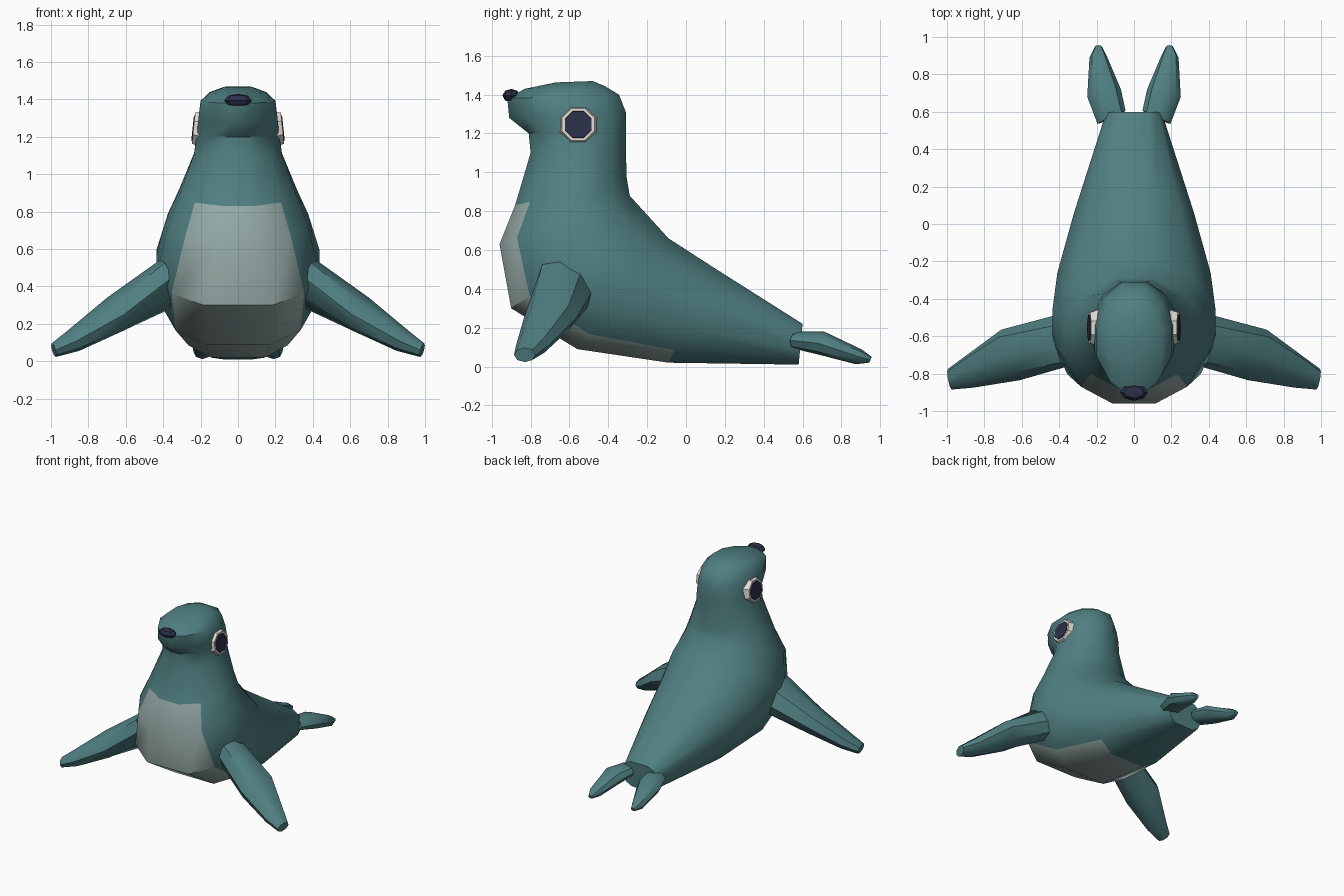
import bpy, bmesh, math
from mathutils import Vector, Matrix

cube = bpy.data.objects.get("Cube")
if cube:
    bpy.data.objects.remove(cube, do_unlink=True)


def material(name, rgb):
    m = bpy.data.materials.new(name)
    m.use_nodes = True
    m.diffuse_color = (*rgb, 1)
    m.node_tree.nodes["Principled BSDF"].inputs["Base Color"].default_value = (*rgb, 1)
    return m


teal = material("teal skin", (0.08, 0.212, 0.22))
pale = material("pale belly", (0.30, 0.40, 0.385))
white = material("eye white", (0.75, 0.71, 0.65))
navy = material("dark navy", (0.024, 0.03, 0.065))


def finish(name, bm, mats, angle=40):
    bmesh.ops.recalc_face_normals(bm, faces=bm.faces)
    me = bpy.data.meshes.new(name)
    bm.to_mesh(me)
    bm.free()
    for m in mats:
        me.materials.append(m)
    ob = bpy.data.objects.new(name, me)
    bpy.context.collection.objects.link(ob)
    bpy.ops.object.select_all(action='DESELECT')
    ob.select_set(True)
    bpy.context.view_layer.objects.active = ob
    bpy.ops.object.shade_smooth_by_angle(angle=math.radians(angle))
    return ob


def loft(name, rings, mats, rule=None):
    """Skin a list of point rings; rule(ring, side) gives the material index."""
    bm = bmesh.new()
    vs = [[bm.verts.new(p) for p in r] for r in rings]
    n = len(vs[0])
    for i in range(len(vs) - 1):
        for j in range(n):
            k = (j + 1) % n
            f = bm.faces.new((vs[i][j], vs[i][k], vs[i + 1][k], vs[i + 1][j]))
            if rule:
                f.material_index = rule(i, j)
    bm.faces.new(vs[0])
    bm.faces.new(vs[-1])
    return finish(name, bm, mats)


# Body: each ring is (belly y, z), (back y, z), half width, belly and back roundness
SIDES = 12
body = [
    ((0.58, 0.01), (0.60, 0.22), 0.15, 0.5, 0.5),
    ((-0.09, 0.02), (0.15, 0.505), 0.32, 0.6, 0.9),
    ((-0.56, 0.09), (-0.09, 0.66), 0.41, 0.65, 1.0),
    ((-0.90, 0.30), (-0.19, 0.77), 0.435, 0.65, 1.0),
    ((-0.96, 0.63), (-0.29, 0.88), 0.375, 0.9, 1.0),
    ((-0.88, 0.83), (-0.305, 0.97), 0.315, 1.0, 1.0),
    ((-0.80, 1.10), (-0.31, 1.12), 0.235, 1.0, 1.0),
    ((-0.81, 1.20), (-0.31, 1.22), 0.22, 1.2, 0.9),
    ((-0.91, 1.28), (-0.31, 1.31), 0.212, 1.45, 0.9),
    ((-0.92, 1.38), (-0.345, 1.40), 0.20, 1.45, 0.9),
    ((-0.83, 1.43), (-0.42, 1.445), 0.15, 1.3, 0.9),
    ((-0.67, 1.463), (-0.48, 1.47), 0.075, 1.0, 1.0),
]


def body_ring(front, back, w, e_front, e_back):
    f, b = Vector((0, *front)), Vector((0, *back))
    c, k = (f + b) / 2, math.cos(math.pi / SIDES)
    pts = []
    for j in range(SIDES):
        a = (j + 0.5) * 2 * math.pi / SIDES
        t, s = math.cos(a) / k, math.sin(a) / k
        x = math.copysign(w * abs(s) ** (e_front if t > 0 else e_back), s)
        pts.append(c + (f - c) * t + Vector((x, 0, 0)))
    return pts


# The belly patch is the three front strips between tail and chest
loft("body", [body_ring(*r) for r in body], [teal, pale],
     lambda i, j: 1 if 1 <= i <= 4 and j in (0, SIDES - 2, SIDES - 1) else 0)


def flipper(name, side, sections, n=8):
    """Sections are centre, half chord and half thickness vectors."""
    rings = []
    for c, u, v in sections:
        ring = []
        for j in range(n):
            a = 2 * math.pi * j / n
            p = Vector(c) + Vector(u) * math.cos(a) + Vector(v) * math.sin(a)
            p.x *= side
            ring.append(p)
        rings.append(ring)
    return loft(name, rings, [teal])


front_sections = [
    ((0.37, -0.62, 0.42), (0.02, 0.14, -0.03), (0.05, -0.03, 0.12)),
    ((0.66, -0.70, 0.25), (0.05, 0.135, 0.0), (0.04, 0, 0.09)),
    ((0.88, -0.79, 0.11), (0.02, 0.085, 0.0), (0.03, 0, 0.055)),
    ((0.985, -0.83, 0.06), (0.01, 0.055, 0.0), (0.01, 0, 0.037)),
]
hind_sections = [
    ((0.12, 0.57, 0.135), (0.075, -0.035, 0), (0, 0.005, 0.045)),
    ((0.16, 0.70, 0.12), (0.09, -0.02, 0), (0, 0.012, 0.06)),
    ((0.19, 0.89, 0.05), (0.048, 0, 0), (0, 0.015, 0.038)),
    ((0.19, 0.95, 0.035), (0.018, 0, 0), (0, 0.006, 0.015)),
]


def disc(name, side, r1, r2, x1, x2, mat):
    """Eight-sided frustum facing outward from the head, tilted slightly up."""
    bm = bmesh.new()
    bmesh.ops.create_cone(bm, cap_ends=True, segments=8, radius1=r1, radius2=r2, depth=x2 - x1)
    m = (Matrix.Translation((side * 0.225, -0.555, 1.245))
         @ Matrix.Rotation(side * math.radians(84), 4, 'Y')
         @ Matrix.Translation((0, 0, (x1 + x2) / 2 - 0.225))
         @ Matrix.Rotation(math.radians(22.5), 4, 'Z'))
    bm.transform(m)
    return finish(name, bm, [mat], 30)


# Flippers and eyes on both sides
for label, side in (("left", 1), ("right", -1)):
    flipper(label + "_front_flipper", side, front_sections)
    flipper(label + "_hind_flipper", side, hind_sections)
    disc(label + "_eye_white", side, 0.106, 0.09, 0.19, 0.238, white)
    disc(label + "_pupil", side, 0.075, 0.073, 0.236, 0.243, navy)

# Nose
bm = bmesh.new()
bmesh.ops.create_uvsphere(bm, u_segments=8, v_segments=4, radius=1)
bm.transform(Matrix.Translation((0, -0.90, 1.395)) @ Matrix.Diagonal((0.075, 0.045, 0.035, 1)))
finish("nose", bm, [navy], 30)
